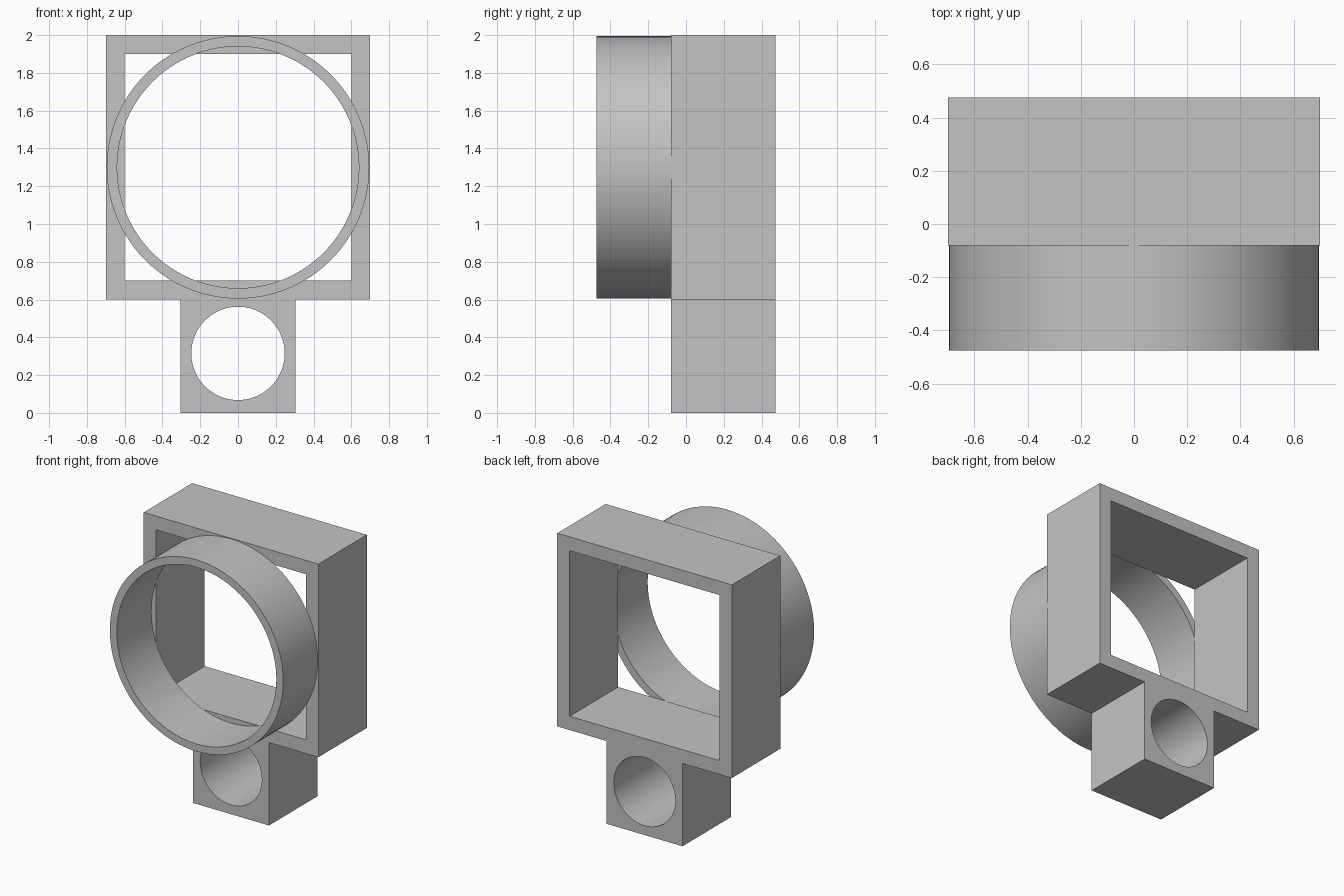
import bpy, bmesh
from math import cos, sin, tau, radians

cube = bpy.data.objects.get("Cube")
if cube:
    bpy.data.objects.remove(cube)

grey = bpy.data.materials.new("plain grey")
grey.use_nodes = True
colour = (0.55, 0.55, 0.55, 1)
grey.diffuse_color = colour
grey.node_tree.nodes["Principled BSDF"].inputs["Base Color"].default_value = colour


def circle(r, z, n=96):
    return [(r * cos(tau * i / n), z + r * sin(tau * i / n)) for i in range(n)]


def mirrored(half):
    """Close a right-hand outline with its mirror image across x = 0."""
    return half + [(-x, z) for x, z in reversed(half)]


def extruded(name, loops, y0, y1):
    """Fill an (x, z) outline with holes and extrude it from y0 to y1."""
    bm = bmesh.new()
    edges = []
    for loop in loops:
        vs = [bm.verts.new((x, y0, z)) for x, z in loop]
        edges += [bm.edges.new((a, b)) for a, b in zip(vs, vs[1:] + vs[:1])]
    bmesh.ops.triangle_fill(bm, edges=edges, use_beauty=True)
    new = bmesh.ops.extrude_face_region(bm, geom=bm.faces[:], use_keep_orig=True)["geom"]
    moved = [v for v in new if isinstance(v, bmesh.types.BMVert)]
    bmesh.ops.translate(bm, verts=moved, vec=(0, y1 - y0, 0))
    bmesh.ops.recalc_face_normals(bm, faces=bm.faces[:])
    mesh = bpy.data.meshes.new(name)
    bm.to_mesh(mesh)
    bm.free()
    mesh.materials.append(grey)
    ob = bpy.data.objects.new(name, mesh)
    bpy.context.collection.objects.link(ob)
    bpy.ops.object.select_all(action="DESELECT")
    ob.select_set(True)
    bpy.context.view_layer.objects.active = ob
    bpy.ops.object.shade_smooth_by_angle(angle=radians(30))
    return ob


# Square frame with the mounting block below it, in one piece
outline = mirrored([(0.305, 0), (0.305, 0.6), (0.7, 0.6), (0.7, 2)])
window = mirrored([(0.6, 0.7), (0.6, 1.9)])
bore = circle(0.247, 0.315)
extruded("frame_with_mount", [outline, window, bore], -0.08, 0.475)

# Round collar on the front of the frame
extruded("front_collar", [circle(0.695, 1.3), circle(0.64, 1.3)], -0.475, -0.08)
